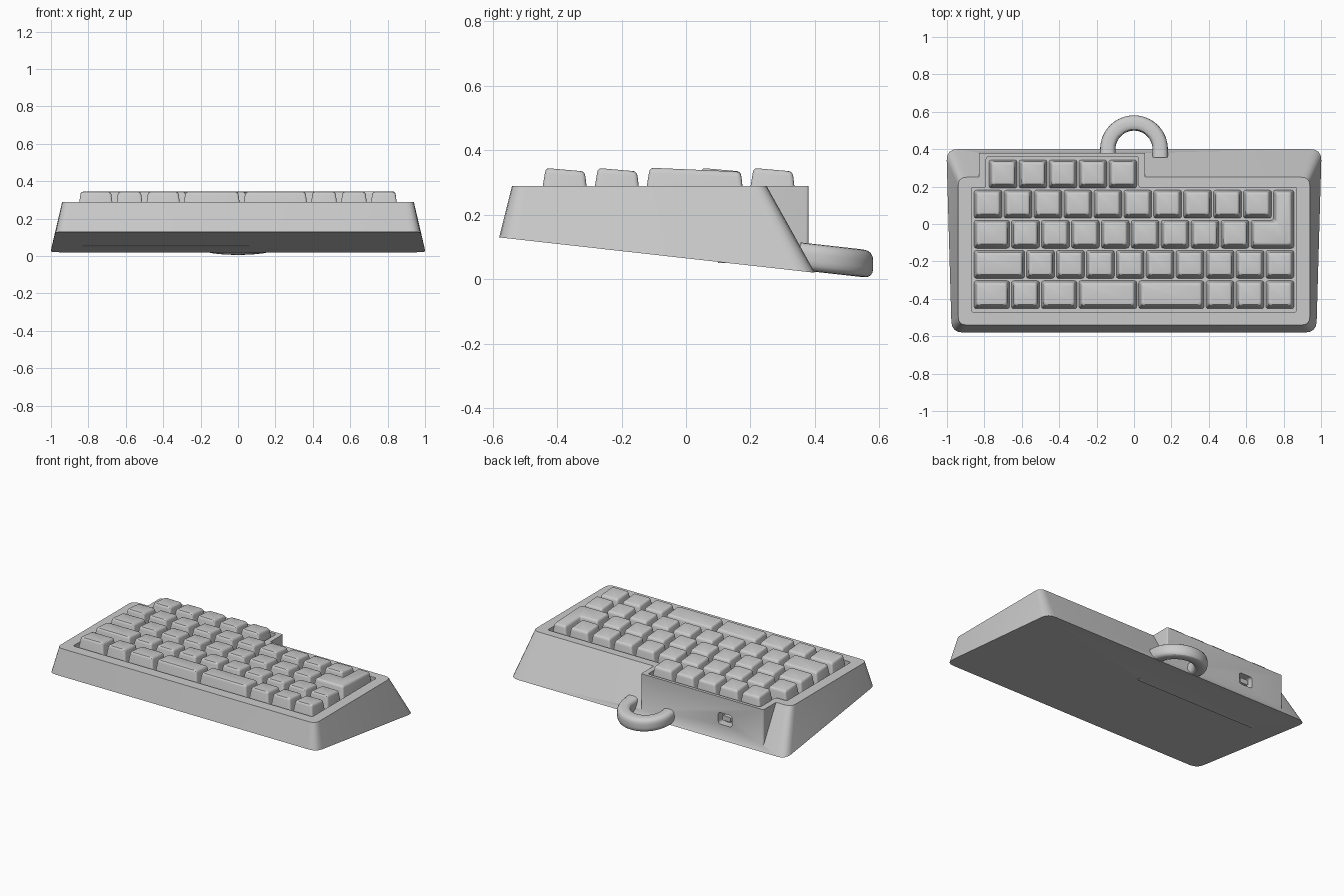
import bpy, bmesh, math
from mathutils import Vector

if "Cube" in bpy.data.objects:
    bpy.data.objects.remove(bpy.data.objects["Cube"])

grey = bpy.data.materials.new("light_grey_plastic")
grey.use_nodes = True
COLOUR = (0.6, 0.6, 0.6, 1)
grey.diffuse_color = COLOUR
grey.node_tree.nodes["Principled BSDF"].inputs["Base Color"].default_value = COLOUR


def rect(x0, y0, x1, y1):
    return [(x0, y0), (x1, y0), (x1, y1), (x0, y1)]


def rounded(poly, r, steps=5):
    """Round every corner of a 2D polygon."""
    out, n = [], len(poly)
    for i in range(n):
        c = Vector(poly[i])
        a = c + (Vector(poly[i - 1]) - c).normalized() * r
        b = c + (Vector(poly[(i + 1) % n]) - c).normalized() * r
        for k in range(steps):
            t = k / (steps - 1)
            out.append(a * (1 - t) ** 2 + c * 2 * t * (1 - t) + b * t * t)
    return out


def offset(poly, d):
    """Move the edges of an anticlockwise polygon inwards by d."""
    out, n = [], len(poly)
    for i in range(n):
        c = Vector(poly[i])
        e0 = (c - Vector(poly[i - 1])).normalized()
        e1 = (Vector(poly[(i + 1) % n]) - c).normalized()
        out.append(c + d * Vector((-e0.y - e1.y, e0.x + e1.x)))
    return out


def loft(name, rings):
    """Skin a stack of equal rings and close both ends."""
    bm = bmesh.new()
    loops = [[bm.verts.new(p) for p in ring] for ring in rings]
    for lo, hi in zip(loops, loops[1:]):
        for i in range(len(lo)):
            j = (i + 1) % len(lo)
            bm.faces.new((lo[i], lo[j], hi[j], hi[i]))
    bm.faces.new(loops[0][::-1])
    bm.faces.new(loops[-1])
    bmesh.ops.recalc_face_normals(bm, faces=bm.faces)
    mesh = bpy.data.meshes.new(name)
    bm.to_mesh(mesh)
    bm.free()
    mesh.materials.append(grey)
    ob = bpy.data.objects.new(name, mesh)
    bpy.context.collection.objects.link(ob)
    return ob


def activate(ob):
    bpy.ops.object.select_all(action='DESELECT')
    ob.select_set(True)
    bpy.context.view_layer.objects.active = ob


def smooth(ob):
    activate(ob)
    bpy.ops.object.shade_smooth_by_angle(angle=math.radians(30))


def combine(ob, other, operation):
    mod = ob.modifiers.new(operation.lower(), 'BOOLEAN')
    mod.operation, mod.object, mod.solver = operation, other, 'EXACT'
    activate(ob)
    bpy.ops.object.modifier_apply(modifier=mod.name)
    bpy.data.objects.remove(other)


def flat(poly, z):
    return [(p[0], p[1], z) for p in poly]


TOP = 0.29       # rim height
FLOOR = 0.24     # key tray floor
TILT = 0.112     # fall of the underside towards the back


def underside(y):
    return 0.13 - TILT * (y + 0.58)


# Wedge case with a raised, straight-backed block behind the top key row
foot = rounded([(-0.975, -0.58), (0.975, -0.58), (1.003, 0.4), (-1.003, 0.4)], 0.06)
case = loft("case", [[(p.x, p.y, underside(p.y)) for p in foot],
                     flat(rounded(rect(-0.94, -0.54, 0.94, 0.25), 0.045), TOP)])
block = loft("rear_block", [flat(rounded(rect(-0.83, 0.1, 0.06, 0.38), 0.008), z)
                            for z in (0.05, TOP)])
combine(case, block, 'UNION')

# Key tray
tray = [(-0.87, -0.47), (0.87, -0.47), (0.87, 0.195), (0.025, 0.195),
        (0.025, 0.36), (-0.79, 0.36), (-0.79, 0.195), (-0.87, 0.195)]
combine(case, loft("tray_cutter", [flat(rounded(tray, 0.012), z)
                                   for z in (FLOOR, 0.4)]), 'DIFFERENCE')

# Cable socket in the back wall
PORT_X, PORT_Z = -0.55, 0.15


def port_ring(w, h, y):
    outline = rounded(rect(-w, -h, w, h), h * 0.5)
    return [(PORT_X + p.x, y, PORT_Z + p.y) for p in outline]


combine(case, loft("port_cutter", [port_ring(0.05, 0.038, y) for y in (0.33, 0.42)]), 'DIFFERENCE')
smooth(case)
smooth(loft("port_tongue", [port_ring(0.03, 0.016, y) for y in (0.32, 0.365)]))

# Carrying loop: rounded square section swept round a half circle
section = rounded(rect(-0.041, -0.043, 0.041, 0.043), 0.032)
path = [(0.14, 0.355, 1, 0)]
for i in range(33):
    a = math.pi * i / 32
    path.append((0.14 * math.cos(a), 0.4 + 0.14 * math.sin(a), math.cos(a), math.sin(a)))
path.append((-0.14, 0.355, -1, 0))
rings = []
for x, y, nx, ny in path:
    ring = []
    for p in section:
        py = y + ny * p.x
        ring.append((x + nx * p.x, py, underside(py) + 0.046 + p.y))
    rings.append(ring)
smooth(loft("carry_loop", rings))

# Keycaps
UNIT = 0.16
LEFT = -0.86


def keycap(name, poly):
    front = min(p[1] for p in poly)
    depth = max(p[1] for p in poly) - front
    rings = []
    for inset, drop in ((0.005, None), (0.017, 0.016), (0.0195, 0.007),
                        (0.024, 0.002), (0.03, 0.0)):
        ring = []
        for p in rounded(offset(poly, inset), 0.014):
            if drop is None:
                ring.append((p.x, p.y, FLOOR - 0.002))
            else:
                top = 0.347 - 0.014 * (p.y - front) / depth
                ring.append((p.x, p.y + 0.003, top - drop))
        rings.append(ring)
    smooth(loft(name, rings))


# Each row: centre y, start in units, key widths in units
rows = {
    "number": (0.267, 0.5, [1] * 5),
    "upper": (0.106, 0, [1] * 10),
    "home": (-0.055, 0, [1.25] + [1] * 8),
    "lower": (-0.216, 0, [1.75] + [1] * 9),
    "space": (-0.378, 0, [1.25, 1, 1.25, 2, 2.25, 1, 1, 1]),
}
for row, (y, u, widths) in rows.items():
    for i, w in enumerate(widths):
        keycap(f"{row}_row_key_{i + 1}",
               rect(LEFT + u * UNIT, y - UNIT / 2, LEFT + (u + w) * UNIT, y + UNIT / 2))
        u += w

# Stepped enter key spanning two rows
x0, x1, x2 = (LEFT + u * UNIT for u in (9.25, 10, 10.75))
keycap("enter_key", [(x0, -0.135), (x2, -0.135), (x2, 0.186),
                     (x1, 0.186), (x1, 0.025), (x0, 0.025)])
